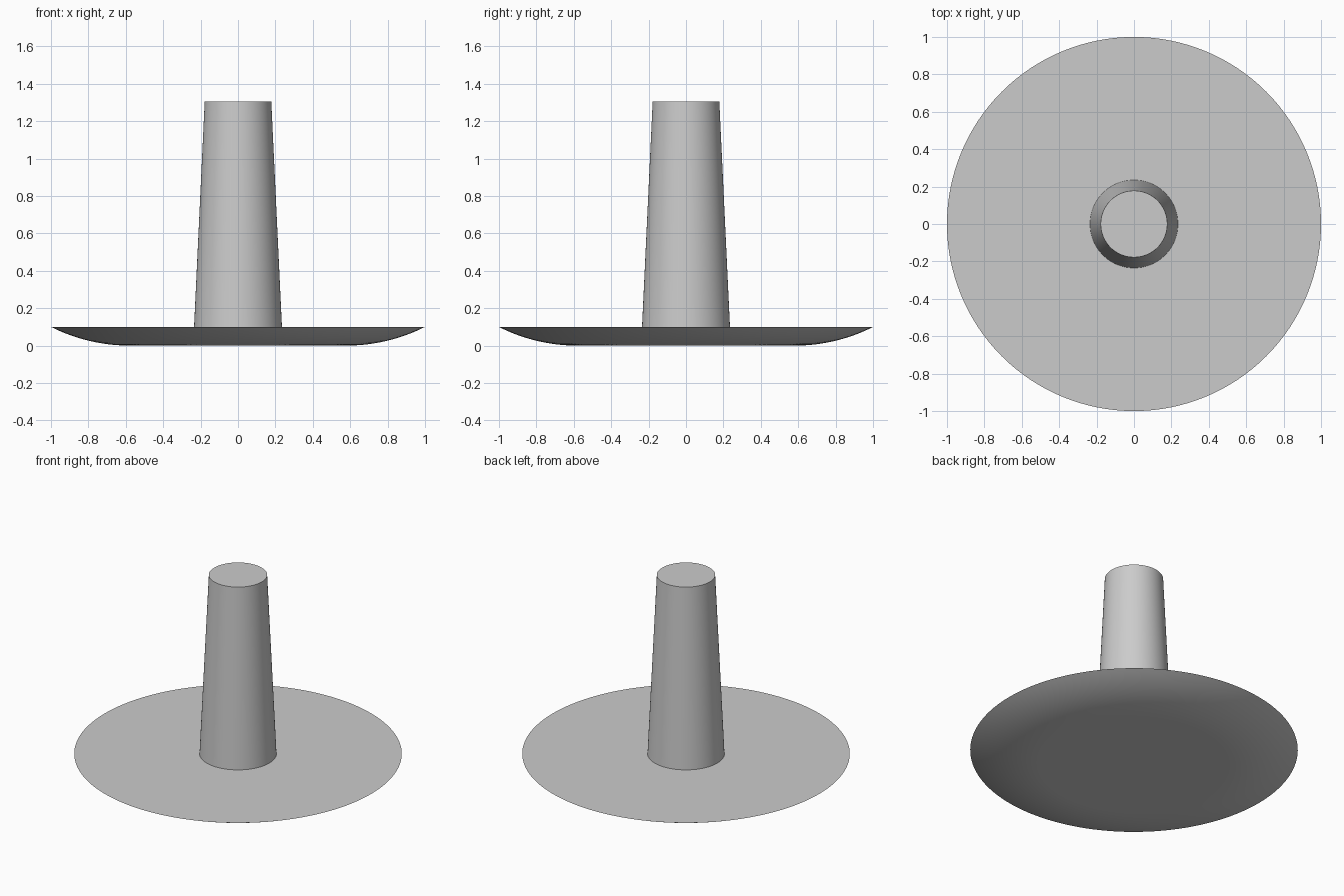
import bpy, bmesh, math

cube = bpy.data.objects.get("Cube")
if cube:
    bpy.data.objects.remove(cube, do_unlink=True)

SIDES = 128
grey = bpy.data.materials.new("light_grey")
grey.use_nodes = True
colour = (0.6, 0.6, 0.6, 1)
grey.diffuse_color = colour
grey.node_tree.nodes["Principled BSDF"].inputs["Base Color"].default_value = colour


def lathe(name, profile):
    """Spin an (r, z) profile, bottom to top, and cap both ends."""
    bm = bmesh.new()
    rings = [[bm.verts.new((r * math.cos(a), r * math.sin(a), z))
              for a in (math.tau * i / SIDES for i in range(SIDES))]
             for r, z in profile]
    for low, high in zip(rings, rings[1:]):
        for i in range(SIDES):
            j = (i + 1) % SIDES
            bm.faces.new((low[i], low[j], high[j], high[i]))
    bm.faces.new(rings[0][::-1])
    bm.faces.new(rings[-1])
    mesh = bpy.data.meshes.new(name)
    bm.to_mesh(mesh)
    bm.free()
    mesh.materials.append(grey)
    obj = bpy.data.objects.new(name, mesh)
    bpy.context.collection.objects.link(obj)
    bpy.ops.object.select_all(action='DESELECT')
    obj.select_set(True)
    bpy.context.view_layer.objects.active = obj
    bpy.ops.object.shade_smooth_by_angle(angle=math.radians(30))
    return obj


# Round base: flat underside curving up to a sharp rim
FLAT, RIM_Z = 0.58, 0.1
run = 1 - FLAT
radius = (run ** 2 + RIM_Z ** 2) / (2 * RIM_Z)
sweep = math.asin(run / radius)
arc = [sweep * i / 16 for i in range(17)]
lathe("base", [(FLAT + radius * math.sin(a), radius * (1 - math.cos(a))) for a in arc])

# Tapered post standing on the base
lathe("post", [(0.235, RIM_Z), (0.178, 1.305)])
